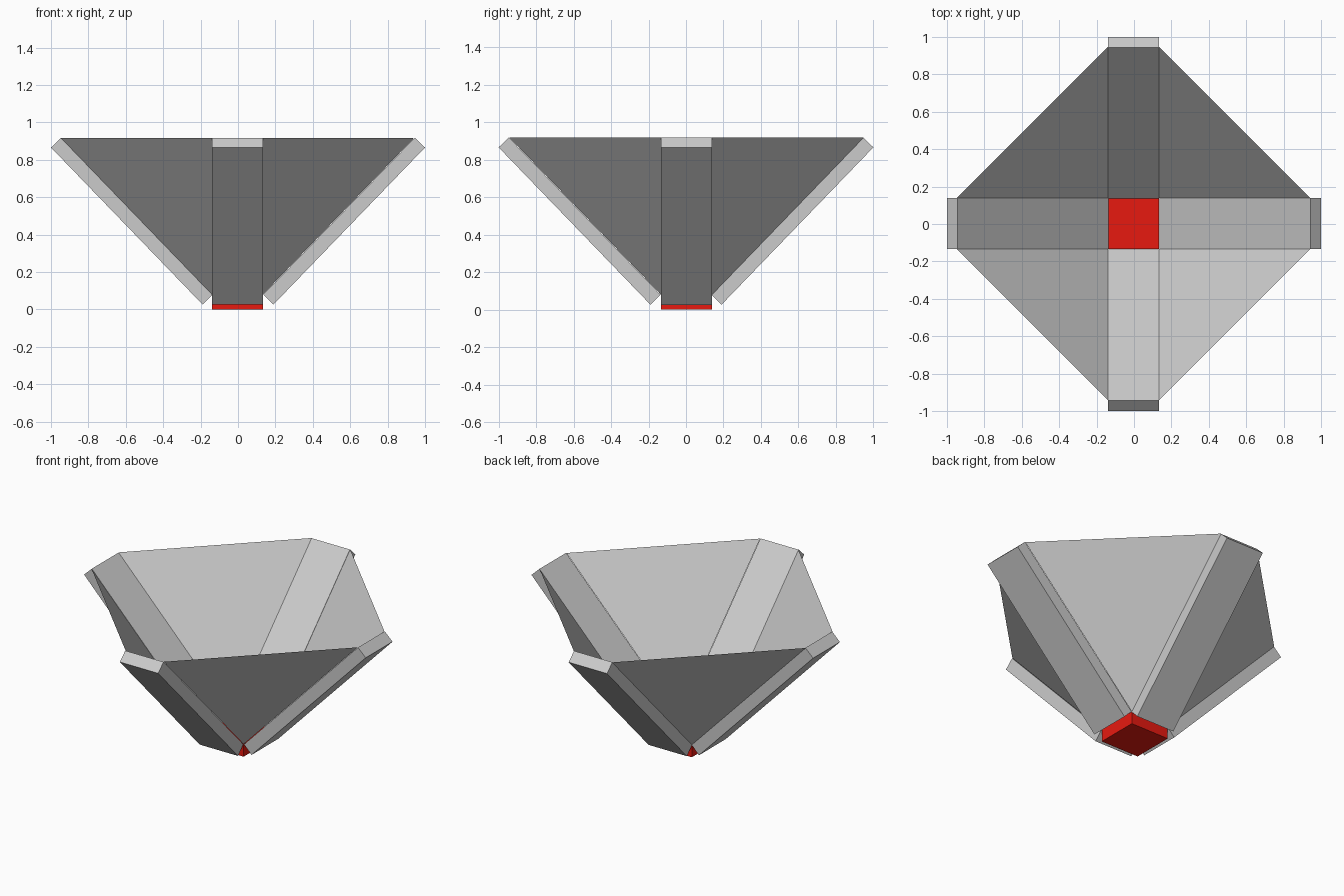
import bpy
from math import pi
from mathutils import Matrix, Vector

if "Cube" in bpy.data.objects:
    bpy.data.objects.remove(bpy.data.objects["Cube"])

H = 0.136          # half width of base and slabs
IN_LOW, IN_TOP = (H, 0.08), (0.945, 0.918)      # inner slab edge (radius, z)
OUT_LOW, OUT_TOP = (0.189, 0.026), (1.0, 0.866)  # outer slab edge
SHIFT = Vector((-0.003, 0.003, 0))               # slight offset of the slab widths


def make(name, verts, faces, turn=0.0, shift=SHIFT):
    rot = Matrix.Rotation(turn, 3, 'Z')
    mesh = bpy.data.meshes.new(name)
    mesh.from_pydata([rot @ Vector(v) + shift for v in verts], [], faces)
    ob = bpy.data.objects.new(name, mesh)
    bpy.context.collection.objects.link(ob)
    return ob


BOX = [(0, 1, 2, 3), (7, 6, 5, 4), (0, 4, 5, 1),
       (1, 5, 6, 2), (2, 6, 7, 3), (3, 7, 4, 0)]

# Leaning slabs and the thin triangular panels between them
profile = [IN_LOW, OUT_LOW, OUT_TOP, IN_TOP]
slab = [(r, y, z) for y in (-H, H) for r, z in profile]
panel = [(H, H, IN_LOW[1]), (IN_TOP[0], H, IN_TOP[1]), (H, IN_TOP[0], IN_TOP[1])]
for i, side in enumerate(("right", "back", "left", "front")):
    turn = i * pi / 2
    # keep the outer ends symmetric: shift each slab only across its width
    across = Vector((0, SHIFT.y, 0)) if i % 2 == 0 else Vector((SHIFT.x, 0, 0))
    make(side + "_slab", slab, BOX, turn, across)
    make(side + "_corner_panel", panel, [(0, 1, 2)], turn)

# Red base block
base = make("base_block", [(x, y, z) for z in (0.0, IN_LOW[1])
                           for x, y in ((-H, -H), (-H, H), (H, H), (H, -H))], BOX)
red = bpy.data.materials.new("red")
red.diffuse_color = (0.8, 0.01, 0.005, 1)
red.use_nodes = True
red.node_tree.nodes["Principled BSDF"].inputs["Base Color"].default_value = red.diffuse_color
base.data.materials.append(red)
